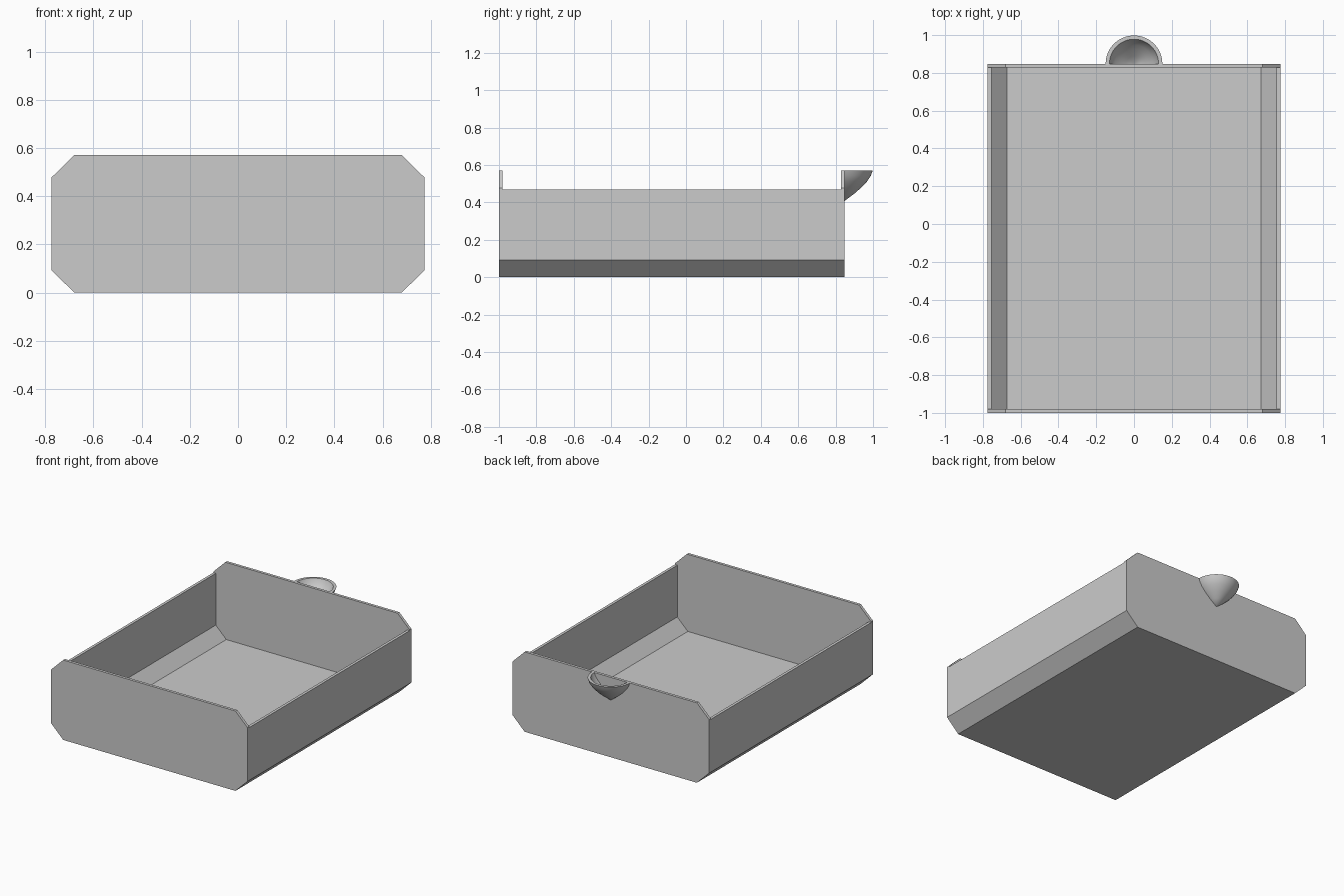
import bpy, bmesh
from math import pi, radians
from mathutils import Vector

cube = bpy.data.objects.get("Cube")
if cube:
    bpy.data.objects.remove(cube, do_unlink=True)

# Single grey material
GREY = (0.6, 0.6, 0.6, 1)
grey = bpy.data.materials.new("plain grey")
grey.use_nodes = True
grey.diffuse_color = GREY
grey.node_tree.nodes["Principled BSDF"].inputs["Base Color"].default_value = GREY

W, FLAT = 0.775, 0.68       # half width, half width of the flat bottom
H, SIDE_H = 0.57, 0.47      # end panel and side wall heights
CH = 0.093                  # corner chamfer height
FRONT, BACK, T = -1.0, 0.848, 0.02


def finish(bm, name):
    bmesh.ops.recalc_face_normals(bm, faces=bm.faces)
    mesh = bpy.data.meshes.new(name)
    bm.to_mesh(mesh)
    bm.free()
    obj = bpy.data.objects.new(name, mesh)
    bpy.context.collection.objects.link(obj)
    mesh.materials.append(grey)
    return obj


def prism(name, outline, y0, y1):
    """Extrude a closed x-z outline along y."""
    bm = bmesh.new()
    face = bm.faces.new([bm.verts.new((x, y0, z)) for x, z in outline])
    out = bmesh.ops.extrude_face_region(bm, geom=[face])
    verts = [v for v in out["geom"] if isinstance(v, bmesh.types.BMVert)]
    bmesh.ops.translate(bm, verts=verts, vec=(0, y1 - y0, 0))
    return finish(bm, name)


def mirrored(half):
    """Complete a right-hand half outline with its mirror image."""
    return half + [(-x, z) for x, z in reversed(half)]


# End panels with clipped corners
octagon = mirrored([(FLAT, 0), (W, CH), (W, H - CH), (FLAT, H)])
prism("front_panel", octagon, FRONT, FRONT + T)
prism("back_panel", octagon, BACK - T, BACK)

# Tray: floor, chamfers and side walls in one folded section
outer = [(FLAT, 0), (W, CH), (W, SIDE_H)]
inner = [(W - T, SIDE_H), (W - T, CH + 0.008), (FLAT - 0.008, T)]
section = outer + inner + [(-x, z) for x, z in reversed(outer + inner)]
prism("tray_body", section, FRONT + T, BACK - T)

# Handle: hollow half cup revolved against the back panel
cup_outer = [(0, 0.408), (0.05, 0.445), (0.09, 0.48), (0.12, 0.512),
             (0.14, 0.542), (0.15, H)]
cup_inner = [(0.13, H), (0.12, 0.545), (0.1, 0.52), (0.075, 0.495),
             (0.04, 0.465), (0, 0.435)]
bm = bmesh.new()
ring = [bm.verts.new((r, BACK, z)) for r, z in cup_outer + cup_inner]
edges = [bm.edges.new(pair) for pair in zip(ring, ring[1:])]
bmesh.ops.spin(bm, geom=ring + edges, cent=Vector((0, BACK, 0)),
               axis=(0, 0, 1), angle=pi, steps=32)
bmesh.ops.remove_doubles(bm, verts=bm.verts, dist=0.0005)
bmesh.ops.holes_fill(bm, edges=[e for e in bm.edges if e.is_boundary], sides=0)
handle = finish(bm, "cup_handle")
bpy.ops.object.select_all(action="DESELECT")
handle.select_set(True)
bpy.context.view_layer.objects.active = handle
bpy.ops.object.shade_smooth_by_angle(angle=radians(35))
